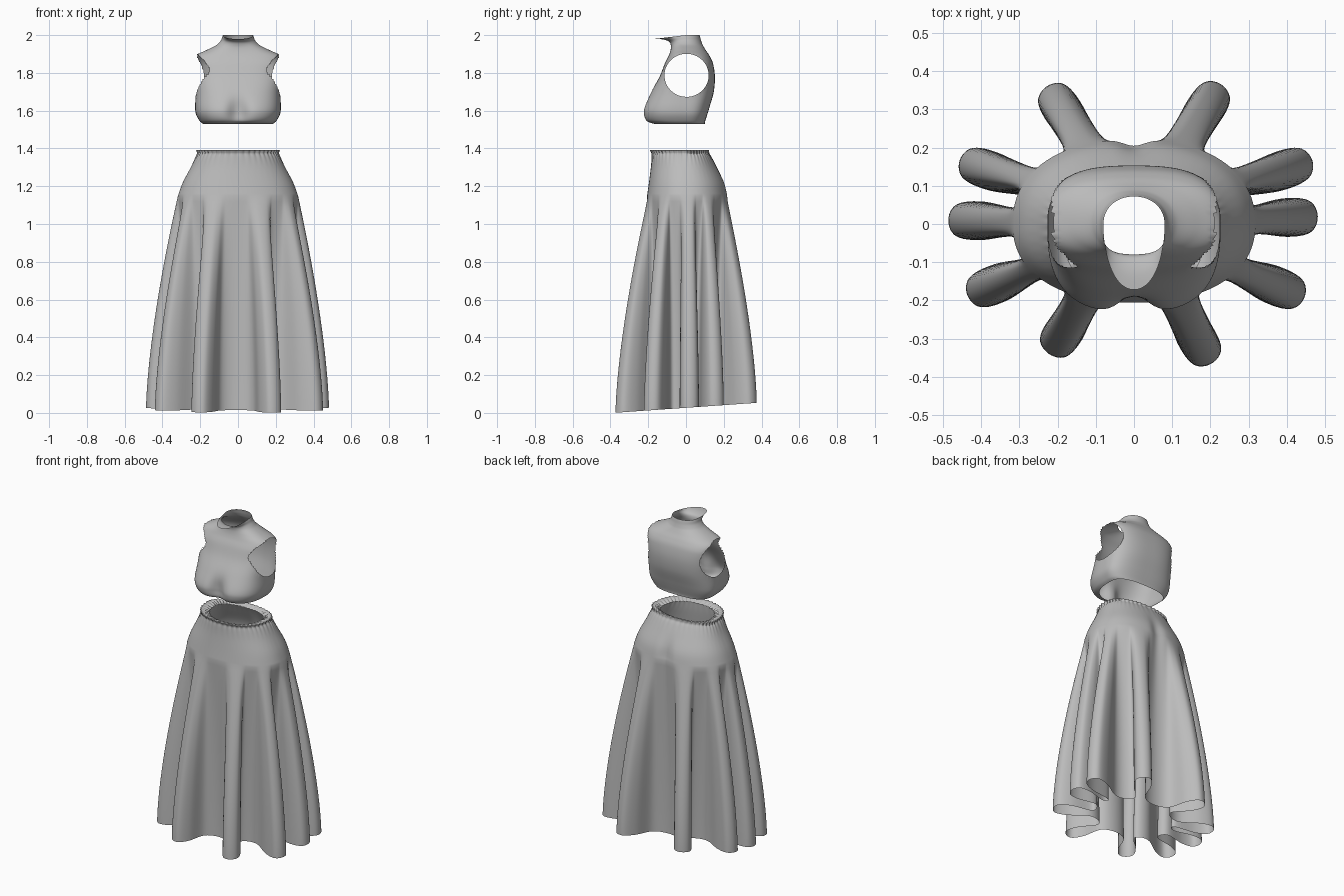
import bpy, bmesh, math

if "Cube" in bpy.data.objects:
    bpy.data.objects.remove(bpy.data.objects["Cube"])

cloth = bpy.data.materials.new("grey cloth")
cloth.diffuse_color = (0.5, 0.5, 0.5, 1)
cloth.use_nodes = True
cloth.node_tree.nodes["Principled BSDF"].inputs["Base Color"].default_value = cloth.diffuse_color


def spline(p0, p1, p2, p3, t):
    """Catmull-Rom blend of equally long tuples."""
    return [0.5 * (2 * b + (c - a) * t + (2 * a - 5 * b + 4 * c - d) * t * t
                   + (3 * b - a - 3 * c + d) * t ** 3)
            for a, b, c, d in zip(p0, p1, p2, p3)]


def smooth_rows(rows, sub, closed=False):
    n, out = len(rows), []
    for i in range(n if closed else n - 1):
        ids = [(i + k) % n if closed else min(max(i + k, 0), n - 1) for k in (-1, 0, 1, 2)]
        out += [spline(*[rows[j] for j in ids], s / sub) for s in range(sub)]
    return out if closed else out + [list(rows[-1])]


def oval(a, hw, front, back, power):
    """Rounded-box outline with separate front and back depths."""
    c, s = math.cos(a), math.sin(a)
    x = math.copysign(abs(c) ** (2 / power), c) * hw
    y = abs(s) ** (2 / power)
    return x, y * back if s > 0 else y * front


def loft(rings):
    bm = bmesh.new()
    rows = [[bm.verts.new(p) for p in ring] for ring in rings]
    n = len(rows[0])
    for lo, hi in zip(rows, rows[1:]):
        for i in range(n):
            bm.faces.new((lo[i], lo[(i + 1) % n], hi[(i + 1) % n], hi[i]))
    return bm


def finish(bm, name):
    mesh = bpy.data.meshes.new(name)
    bm.to_mesh(mesh)
    bm.free()
    mesh.materials.append(cloth)
    obj = bpy.data.objects.new(name, mesh)
    bpy.context.collection.objects.link(obj)
    mesh.shade_smooth()


# Bodice: rows of height, half width, front depth, back depth
bodice_rows = smooth_rows([
    (1.53, .185, -.175, .10), (1.545, .203, -.215, .102), (1.58, .222, -.23, .113),
    (1.62, .227, -.225, .125), (1.70, .224, -.185, .147), (1.78, .230, -.14, .153),
    (1.85, .238, -.112, .143), (1.89, .228, -.092, .125), (1.92, .168, -.082, .105),
    (1.945, .118, -.08, .09), (1.965, .092, -.09, .08), (1.98, .084, -.125, .075),
    (1.988, .080, -.172, .072)], 6)
rings = []
for z, hw, front, back in bodice_rows:
    power = 2.1 + 0.7 * min(1, max(0, (1.95 - z) / 0.1))
    bust = math.exp(-((z - 1.59) / 0.07) ** 2)
    ring = []
    for i in range(144):
        x, y = oval(2 * math.pi * i / 144, hw, front, back, power)
        if y < 0:  # hollow between the bust halves
            y += 0.045 * bust * math.exp(-(x / 0.05) ** 2) * min(1, -y / 0.1)
        tilt = 0.012 * max(0, (z - 1.95) / 0.038) * (1 if y > 0 else 1 + y / 0.1)
        ring.append((x, y, z + tilt))
    rings.append(ring)
bm = loft(rings)

# Armholes: open an oval on both sides and snap the rim to it
ARM_Y, ARM_Z, ARM_RY, ARM_RZ = 0.003, 1.787, 0.117, 0.114


def arm_dist(co):
    return math.hypot((co.y - ARM_Y) / ARM_RY, (co.z - ARM_Z) / ARM_RZ)


holes = [f for f in bm.faces
         if abs(f.calc_center_median().x) > 0.1 and arm_dist(f.calc_center_median()) < 1]
bmesh.ops.delete(bm, geom=holes, context='FACES')
for v in bm.verts:
    if v.is_boundary and 1.6 < v.co.z < 1.95 and abs(v.co.x) > 0.1:
        d = arm_dist(v.co)
        v.co.y = ARM_Y + (v.co.y - ARM_Y) / d
        v.co.z = ARM_Z + (v.co.z - ARM_Z) / d
finish(bm, "bodice")

# Skirt hem: ten deep folds, each a rounded lobe with a narrow neck
tips = [(.475, .02), (.46, .165), (.225, .36), (-.225, .355), (-.45, .165),
        (-.48, .01), (-.43, -.185), (-.22, -.335), (.20, -.36), (.44, -.19)]
angles = [math.atan2(y / .2, x / .3) for x, y in tips]
controls = []  # hem x, hem y, angle on the hip
for i, (tx, ty) in enumerate(tips):
    a = angles[i]
    before = (a - angles[i - 1]) % (2 * math.pi)
    after = (angles[(i + 1) % 10] - a) % (2 * math.pi)
    bx, by = .26 * math.cos(a), .185 * math.sin(a)
    length = math.hypot(tx - bx, ty - by)
    dx, dy = (tx - bx) / length, (ty - by) / length
    for along, side, turn in ((0.1, -.028, -.32), (.6, -.05, -.22), (.93, -.042, -.12), (1.03, 0, 0),
                              (.93, .042, .12), (.6, .05, .22), (0.1, .028, .32)):
        r = along * length
        controls.append((bx + dx * r - dy * side, by + dy * r + dx * side,
                         a + turn * (after if turn > 0 else before)))
    m = a + after / 2
    controls.append((.25 * math.cos(m), .175 * math.sin(m), m))

# Unwrap the hip angles so they rise steadily around the waist
n = len(controls)
hem = []
for i, c in enumerate(controls):
    nxt = controls[(i + 1) % n]
    step = (nxt[2] - c[2] + math.pi) % (2 * math.pi) - math.pi
    prv, nx2 = controls[i - 1], controls[(i + 2) % n]
    for s in range(6):
        x, y = spline(prv[:2], c[:2], nxt[:2], nx2[:2], s / 6)
        hem.append((x, y, c[2] + step * s / 6))

# Waist to hip rows: height, half width, front, back, pleat depth
waist_rows = smooth_rows([
    (1.375, .165, -.145, .085, .006), (1.388, .19, -.17, .105, .006), (1.39, .217, -.188, .12, .004),
    (1.375, .214, -.181, .122, .003), (1.355, .224, -.182, .135, .001), (1.30, .25, -.186, .165, 0),
    (1.22, .292, -.196, .205, 0), (1.15, .318, -.206, .222, 0)], 4)


def hip_ring(row):
    z, hw, front, back, pleat = row
    ring = []
    for _, _, a in hem:
        x, y = oval(a, hw, front, back, 2.25)
        k = 1 + pleat * math.cos(46 * a) / 0.2
        if y > 0:  # soft hollow at the centre back
            y -= 0.018 * math.exp(-(x / .04) ** 2) * math.exp(-((z - 1.17) / .09) ** 2)
        ring.append((x * k, y * k, z))
    return ring


rings = [hip_ring(r) for r in waist_rows]
hip = rings[-1]
for j in range(1, 37):  # folds open steadily from hip to hem
    t = j / 36
    s = 1 - (1 - t) ** 1.5
    rings.append([(hx + (x - hx) * s, hy + (y - hy) * s, hz + (.027 + .07 * y - hz) * t)
                  for (hx, hy, hz), (x, y, _) in zip(hip, hem)])
finish(loft(rings[::-1]), "pleated_skirt")
